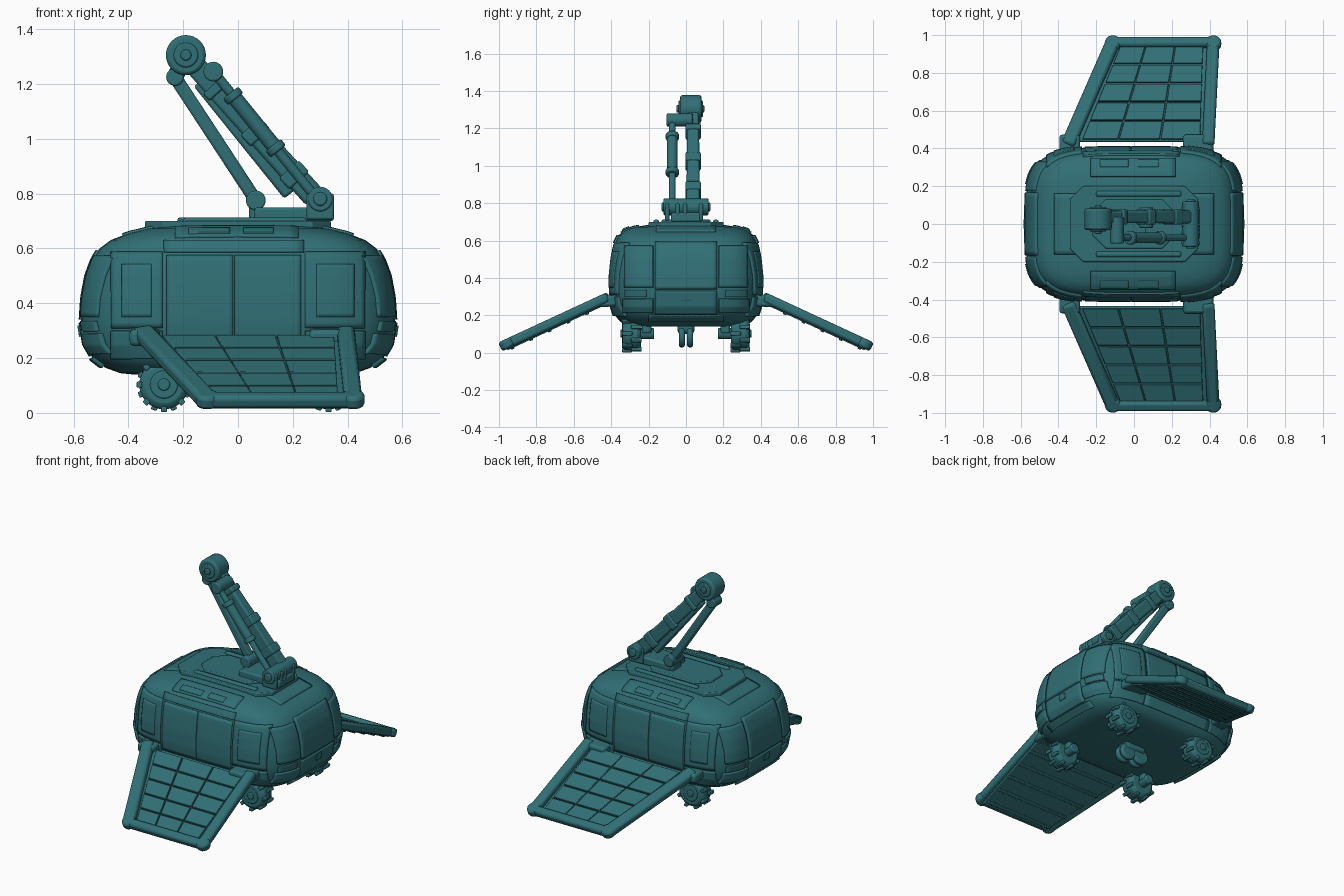
import bpy, bmesh, math
from mathutils import Vector, Matrix

cube = bpy.data.objects.get("Cube")
if cube:
    bpy.data.objects.remove(cube)

teal = bpy.data.materials.new("teal_paint")
teal.use_nodes = True
colour = (0.03, 0.16, 0.18, 1)
teal.diffuse_color = colour
teal.node_tree.nodes["Principled BSDF"].inputs["Base Color"].default_value = colour


def finish(name, bm, bevel=0.0, matrix=None):
    bmesh.ops.recalc_face_normals(bm, faces=bm.faces)
    mesh = bpy.data.meshes.new(name)
    bm.to_mesh(mesh)
    bm.free()
    mesh.materials.append(teal)
    ob = bpy.data.objects.new(name, mesh)
    bpy.context.scene.collection.objects.link(ob)
    if matrix:
        ob.matrix_world = matrix
    if bevel:
        mod = ob.modifiers.new("Bevel", "BEVEL")
        mod.width, mod.segments, mod.limit_method = bevel, 2, "ANGLE"
    bpy.ops.object.select_all(action="DESELECT")
    ob.select_set(True)
    bpy.context.view_layer.objects.active = ob
    bpy.ops.object.shade_smooth_by_angle(angle=math.radians(35))
    return ob


def beam(name, a, b, width, depth, bevel=0.01, hint=(0, 1, 0), taper=1.0):
    """Box from a to b; width runs along the hint direction."""
    a, b = Vector(a), Vector(b)
    d = (b - a).normalized()
    side = (Vector(hint) - d * d.dot(Vector(hint))).normalized()
    rot = Matrix((side, d.cross(side), d)).transposed().to_4x4()
    bm = bmesh.new()
    bmesh.ops.create_cube(bm, size=1)
    for v in bm.verts:
        k = taper if v.co.z > 0 else 1
        v.co = (v.co.x * width * k, v.co.y * depth * k, v.co.z * (b - a).length)
    return finish(name, bm, bevel, Matrix.Translation((a + b) / 2) @ rot)


def rod(name, a, b, radius, bevel=0.006, sides=24):
    a, b = Vector(a), Vector(b)
    bm = bmesh.new()
    bmesh.ops.create_cone(bm, cap_ends=True, segments=sides, radius1=radius,
                          radius2=radius, depth=(b - a).length)
    rot = (b - a).to_track_quat("Z", "Y").to_matrix().to_4x4()
    return finish(name, bm, bevel, Matrix.Translation((a + b) / 2) @ rot)


def slab(name, points, thickness, bevel=0.006):
    """Extrude a flat polygon against its upward normal."""
    bm = bmesh.new()
    face = bm.faces.new([bm.verts.new(p) for p in points])
    face.normal_update()
    n = face.normal if face.normal.z > 0 else -face.normal
    shift = n * -thickness
    out = bmesh.ops.extrude_face_region(bm, geom=[face])
    bmesh.ops.translate(bm, vec=shift, verts=[e for e in out["geom"] if isinstance(e, bmesh.types.BMVert)])
    return finish(name, bm, bevel)


# Rounded cabin shell: superellipse rings at (height, half length, half width)
RINGS = [(.14, .38, .25), (.145, .43, .31), (.165, .485, .35), (.2, .53, .38),
         (.25, .56, .397), (.33, .573, .407), (.42, .567, .405), (.5, .552, .397),
         (.56, .53, .388), (.6, .505, .375), (.63, .465, .36), (.655, .40, .325),
         (.672, .33, .28), (.685, .25, .2), (.69, .1, .1)]
SIDES = 72


def power(v):
    return math.copysign(abs(v) ** .48, v)


bm = bmesh.new()
loops = []
for z, hx, hy in RINGS:
    angles = [2 * math.pi * i / SIDES for i in range(SIDES)]
    loops.append([bm.verts.new((hx * power(math.cos(t)), hy * power(math.sin(t)), z)) for t in angles])
for low, high in zip(loops, loops[1:]):
    for i in range(SIDES):
        j = (i + 1) % SIDES
        bm.faces.new((low[i], low[j], high[j], high[i]))
bm.faces.new(loops[0])
bm.faces.new(loops[-1])
body = finish("cabin_body", bm)


def panel(name, axis, sign, u, v, thick=0.02, res=14):
    """Skin panel wrapped on the cabin; u, v are ranges on the other two axes."""
    others = [i for i in range(3) if i != axis]
    bm = bmesh.new()
    bmesh.ops.create_grid(bm, x_segments=res, y_segments=res, size=.5)
    for w in bm.verts:
        co = [0, 0, 0]
        co[axis] = sign * 1.2
        co[others[0]] = u[0] + (w.co.x + .5) * (u[1] - u[0])
        co[others[1]] = v[0] + (w.co.y + .5) * (v[1] - v[0])
        w.co = co
    ob = finish(name, bm)
    wrap = ob.modifiers.new("Wrap", "SHRINKWRAP")
    wrap.target, wrap.wrap_method = body, "PROJECT"
    wrap.use_project_x, wrap.use_project_y, wrap.use_project_z = [axis == i for i in range(3)]
    wrap.use_positive_direction = wrap.use_negative_direction = True
    wrap.project_limit = 1.1
    solid = ob.modifiers.new("Thickness", "SOLIDIFY")
    solid.thickness, solid.offset = thick, 0
    return ob


# Side doors, windows and trim on both long sides
for s, word in ((-1, "front"), (1, "back")):
    panel(word + "_door_right", 1, s, (-.26, -.018), (.27, .575), .012)
    panel(word + "_door_left", 1, s, (-.012, .23), (.27, .575), .012)
    panel(word + "_door_header", 1, s, (-.27, .24), (.585, .625), .022)
    panel(word + "_sill", 1, s, (-.27, .24), (.2, .262), .024)
    for x0, x1, part in ((-.46, -.275, "right"), (.245, .46, "left")):
        panel(f"{word}_{part}_side_panel", 1, s, (x0, x1), (.31, .585), .018)
        panel(f"{word}_{part}_window", 1, s, (x0 + .04, x1 - .04), (.35, .54), .028)
        panel(f"{word}_{part}_lower_panel", 1, s, (x0, x1), (.2, .3), .022)
    panel(word + "_roof_strip", 2, 1, (-.23, .22), (.25 * s, .345 * s), .016)
    for x0, x1 in ((-.18, -.03), (.02, .13)):
        panel(word + "_roof_vent", 2, 1, (x0, x1), (.30 * s, .335 * s), .028)

# End windscreens, corner panels, bumpers and lamps
for s, word in ((-1, "right"), (1, "left")):
    panel(word + "_end_window", 0, s, (-.165, .165), (.34, .59), .018)
    panel(word + "_end_lower", 0, s, (-.165, .165), (.21, .33), .018)
    panel(word + "_bumper", 0, s, (-.2, .2), (.175, .203), .028)
    panel(word + "_badge_plate", 0, s, (-.025, .025), (.28, .32), .03)
    for t in (-1, 1):
        panel(word + "_corner_panel", 0, s, (.175 * t, .325 * t), (.35, .57), .018)
        panel(word + "_corner_lower", 0, s, (.175 * t, .33 * t), (.22, .29), .024)
        panel(word + "_lamp", 0, s, (.21 * t, .32 * t), (.3, .335), .026)
    panel(word + "_roof_end", 2, 1, (.25 * s, .42 * s), (-.16, .16), .016)

# Raised roof deck
for name, hx, hy, z, h in (("roof_deck", .34, .2, .70, .04), ("roof_hatch", .22, .13, .712, .03)):
    k = .07
    corners = [(hx, hy - k), (hx - k, hy), (k - hx, hy), (-hx, hy - k)]
    slab(name, [(x, y, z) for x, y in corners] + [(x, -y, z) for x, y in reversed(corners)], h)
for s in (-1, 1):
    beam("roof_rail", (-.2, .16 * s, .70), (.25, .16 * s, .70), .03, .025)


# Fold-down ramps: point at x and fraction s down the slope, raised by lift
def ramp_point(x, s, side, lift=0.0):
    return Vector((x, side * (.44 + .54 * s + .42 * lift), .288 - .25 * s + .9 * lift))


def left_edge(s):
    return -.32 + .235 * s


for side, word in ((-1, "front"), (1, "back")):
    def P(x, s, lift=0.0):
        return ramp_point(x, s, side, lift)
    edge = [P(left_edge(0), 0), P(.40, 0), P(.42, .97), P(left_edge(.97), .97)]
    slab(word + "_ramp_floor", [p - Vector((0, 0, .012)) for p in edge], .022)
    up = P(0, 0, 1) - P(0, 0)
    for part, a, b, w in (("right_rail", (-.35, -.04), (-.112, .965), .075),
                          ("left_rail", (.393, -.04), (.42, .965), .065),
                          ("lip", (-.13, .965), (.435, .965), .055)):
        beam(f"{word}_ramp_{part}", P(*a), P(*b), .052, w, .016, up)
    for x in (-.112, .42):
        rod(word + "_ramp_corner", P(x, .955, -.026), P(x, .955, .026), .042, .014)
    # Hinge lugs tying the rails to the cabin
    for x, w in ((-.34, .11), (.34, .16)):
        beam(word + "_hinge", (x, side * .36, .28), P(x, .06), w, .06, .015, (1, 0, 0))
    # Deck planks above, stiffening ribs below
    for r in range(5):
        s0, s1 = .02 + r * .185, .19 + r * .185
        for u0, u1 in ((.06, .32), (.33, .63), (.64, .93)):
            quad = []
            for s, u in ((s0, u0), (s0, u1), (s1, u1), (s1, u0)):
                x0 = left_edge(s)
                quad.append(P(x0 + u * (.40 - x0), s, .002))
            slab(word + "_ramp_plank", quad, .018, .003)
        beam(word + "_ramp_rib", P(left_edge(s1), s1, -.03), P(.40, s1, -.03), .02, .02, .004, up)


# Road wheels with chunky tread
def wheel(name, x, y, s):
    c = Vector((x, y, .103))
    half = Vector((0, .05, 0))
    rod(name + "_tyre", c - half, c + half, .09, .022, 32)
    rod(name + "_rim", c, c + half * 1.06 * s, .052, .006)
    rod(name + "_hub", c, c + half * 1.2 * s, .022, .005)
    rod(name + "_axle", c, c - half * 2.4 * s, .03)
    beam(name + "_leg", c - half * 1.6 * s, c - half * 1.6 * s + Vector((0, 0, .08)), .05, .07)
    for i in range(16):
        t = 2 * math.pi * i / 16
        d = Vector((math.cos(t), 0, math.sin(t)))
        off = half * (.5 if i % 2 else -.5)
        beam(name + "_lug", c + off + d * .08, c + off + d * .1, .056, .022, .004)


for x, end in ((-.27, "right"), (.33, "left")):
    for s, word in ((-1, "front"), (1, "back")):
        wheel(f"{word}_{end}_wheel", x, .29 * s, s)

# Centre support roller under the floor
beam("roller_mount", (.02, 0, .1), (.02, 0, .16), .09, .16, .02)
for s in (-1, 1):
    for x in (-.03, .07):
        rod("centre_roller", (x, .006 * s, .085), (x, .038 * s, .085), .055, .01)

# Crane base
beam("crane_base", (.06, 0, .725), (.35, 0, .725), .16, .05)
beam("strut_bracket", (.065, .03, .70), (.065, .03, .78), .09, .05)
for y in (-.1, -.045, -.005, .08):
    beam("pivot_cheek", (.30, y, .705), (.30, y, .80), .022, .1, .008)
rod("base_pivot", (.30, -.12, .78), (.30, .12, .78), .045)
rod("base_pivot_cap", (.30, -.13, .78), (.30, .13, .78), .025)
rod("strut_pivot", (.065, -.02, .775), (.065, .09, .775), .036)

# Boom with stepped sections and head drum
low, head = Vector((.28, .038, .785)), Vector((-.19, .038, 1.305))
beam("main_boom", low, head, .07, .085, .012, taper=.9)
for a, b, grow in ((.12, .2, .012), (.42, .5, .012), (.74, .79, .012)):
    beam("boom_collar", low.lerp(head, a), low.lerp(head, b), .07 + grow, .085 + grow, .008)
shift = Vector((-.045, 0, -.04))
beam("boom_keel", low.lerp(head, .1) + shift, low.lerp(head, .85) + shift * .5, .045, .05, .01)
rod("head_drum", head - Vector((0, .07, 0)), head + Vector((0, .045, 0)), .073, .012, 32)
rod("head_ring", head - Vector((0, .078, 0)), head + Vector((0, .052, 0)), .045)
rod("head_bolt", head - Vector((0, .09, 0)), head + Vector((0, .06, 0)), .02)

# Lower link bar
tip = Vector((-.23, .038, 1.225))
beam("link_bar", (.065, .038, .775), tip, .045, .048, .01)
rod("link_pivot", tip - Vector((0, .04, 0)), tip + Vector((0, .04, 0)), .032)
beam("link_head", tip, head, .06, .06)

# Hydraulic ram beside the boom
foot, top = Vector((.28, -.073, .79)), Vector((-.09, -.073, 1.245))
rod("ram_rod", foot, top, .018)
rod("ram_cylinder", foot.lerp(top, .38), foot.lerp(top, .82), .028)
for a in (.36, .78):
    rod("ram_collar", foot.lerp(top, a), foot.lerp(top, a + .05), .036)
rod("ram_top_pivot", top - Vector((0, .03, 0)), top + Vector((0, .11, 0)), .036)
